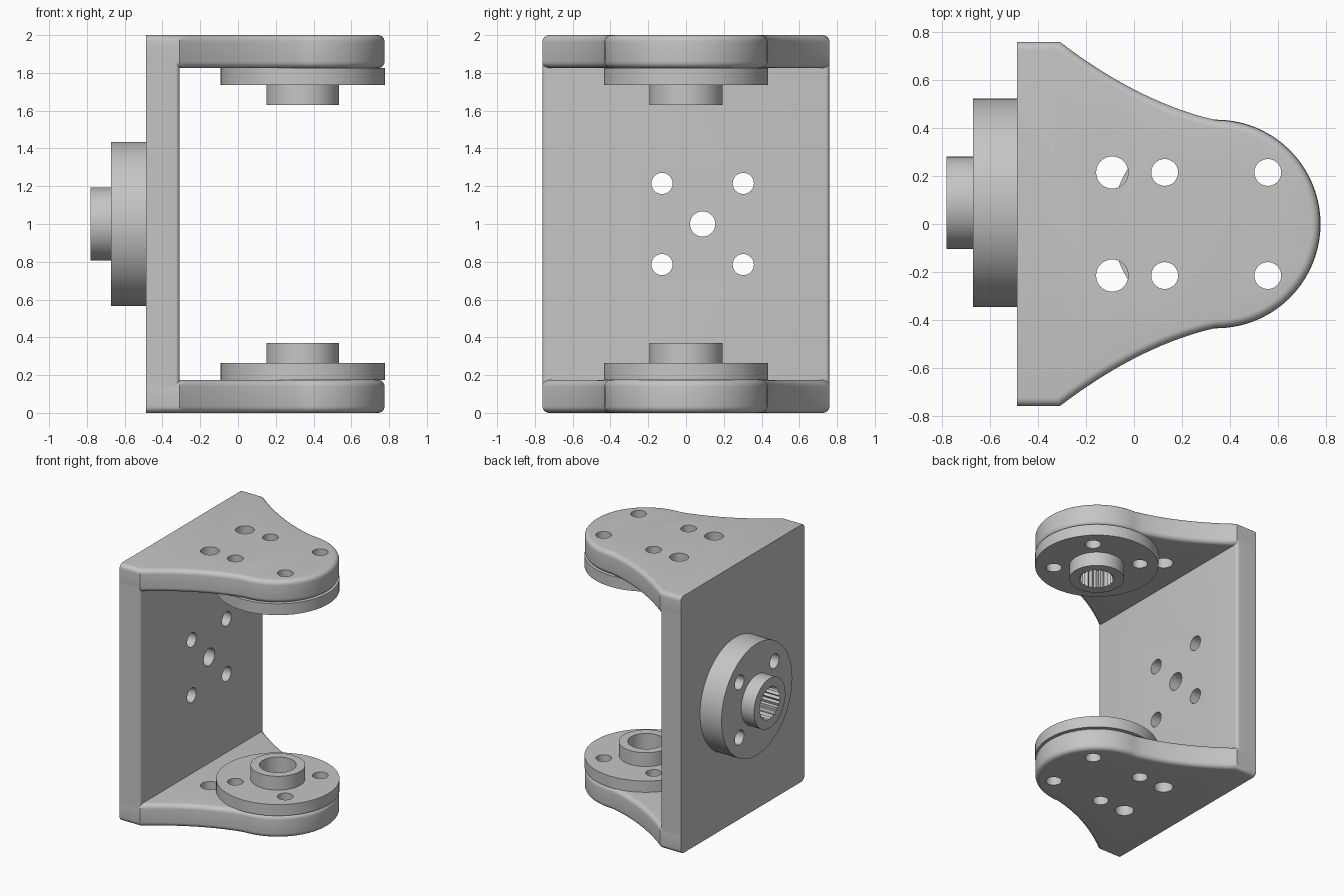
import bpy, bmesh
from math import pi, cos, sin
from mathutils import Matrix, Vector

if "Cube" in bpy.data.objects:
    bpy.data.objects.remove(bpy.data.objects["Cube"])

metal = bpy.data.materials.new("grey metal")
metal.use_nodes = True
grey = (0.56, 0.56, 0.56, 1)
metal.diffuse_color = grey
metal.node_tree.nodes["Principled BSDF"].inputs["Base Color"].default_value = grey

BACK, INNER, HALF = -0.487, -0.31, 0.76    # wall faces and half width
PLATE, FILLET = 0.175, 0.035               # arm thickness and edge radius
HUB_X, HUB_R, BOSS_R, BORE_R = 0.343, 0.435, 0.193, 0.13
BOLT = 0.215                               # bolt offset from the hub centre
SIDE_Y = 0.088


def circle(r, n=32, cx=0, cy=0):
    return [(cx + r * cos(2 * pi * i / n), cy + r * sin(2 * pi * i / n)) for i in range(n)]


def stack(bm, rings):
    """Skin a list of (outline, z) rings and cap both ends."""
    loops = [[bm.verts.new((x, y, z)) for x, y in pts] for pts, z in rings]
    for a, b in zip(loops, loops[1:]):
        for i in range(len(a)):
            j = (i + 1) % len(a)
            bm.faces.new((a[i], a[j], b[j], b[i]))
    bm.faces.new(loops[0][::-1])
    bm.faces.new(loops[-1])


def solid(name, stacks, matrix=Matrix()):
    bm = bmesh.new()
    for rings in stacks:
        stack(bm, rings)
    bmesh.ops.recalc_face_normals(bm, faces=bm.faces)
    me = bpy.data.meshes.new(name)
    bm.to_mesh(me)
    bm.free()
    me.transform(matrix)
    me.materials.append(metal)
    ob = bpy.data.objects.new(name, me)
    bpy.context.collection.objects.link(ob)
    return ob


def activate(ob):
    bpy.ops.object.select_all(action='DESELECT')
    ob.select_set(True)
    bpy.context.view_layer.objects.active = ob


def drill(ob, outlines, z0, z1, matrix=Matrix()):
    """Cut straight holes, then shade the finished part."""
    cutter = solid("cutter", [[(pts, z0), (pts, z1)] for pts in outlines], matrix)
    cutter.hide_render = True
    mod = ob.modifiers.new("holes", 'BOOLEAN')
    mod.operation, mod.solver, mod.object = 'DIFFERENCE', 'EXACT', cutter
    activate(ob)
    bpy.ops.object.modifier_apply(modifier=mod.name)
    bpy.data.objects.remove(cutter)
    bpy.ops.object.shade_smooth_by_angle(angle=pi / 6)


def arm_outline():
    """Clockwise plan of an arm: straight root, concave flanks, round nose."""
    p0, p1, p2 = Vector((INNER, HALF)), Vector((0.024, 0.505)), Vector((HUB_X, 0.433))
    flank = [p0 * (1 - t) ** 2 + p1 * 2 * t * (1 - t) + p2 * t * t
             for t in (i / 14 for i in range(15))]
    nose = [Vector((HUB_X + 0.433 * sin(pi * i / 40), 0.433 * cos(pi * i / 40)))
            for i in range(1, 40)]
    left = [Vector((BACK, HALF))] + flank
    return left + nose + [Vector((p.x, -p.y)) for p in reversed(left)]


def inset(pts, d):
    """Move the outline inward by d, leaving the back edge in place."""
    def normal(a, b):
        e = (b - a).normalized()
        return Vector((e.y, -e.x))
    out = [pts[0] - Vector((0, d))]
    for a, p, b in zip(pts, pts[1:], pts[2:]):
        n, m = normal(a, p), normal(p, b)
        out.append(p + (n + m) * d / (1 + n.dot(m)))
    return out + [pts[-1] + Vector((0, d))]


# Arms with rounded rims and six holes each
arm_holes = []
for y in (-BOLT, BOLT):
    arm_holes.append(circle(0.067, cx=-0.091, cy=y))
    arm_holes += [circle(0.056, cx=HUB_X + s * BOLT, cy=y) for s in (-1, 1)]
quarter = [i * pi / 12 for i in range(7)]
plan = arm_outline()
for name, z in (("lower_arm", 0), ("upper_arm", 2 - PLATE)):
    rims = [(inset(plan, FILLET * (1 - sin(a))), FILLET * (1 - cos(a))) for a in quarter]
    rims += [(pts, PLATE - h) for pts, h in reversed(rims)]
    arm = solid(name, [[(pts, z + h) for pts, h in rims]])
    drill(arm, arm_holes, z - 0.1, z + PLATE + 0.1)

# Wall between the arms, inner upright edges rounded
r = 0.022
corner = [(INNER - r + r * sin(a), HALF - r + r * cos(a)) for a in quarter]
section = [(BACK, HALF)] + corner
section += [(x, -y) for x, y in reversed(section)]
wall = solid("wall", [[(section, PLATE - FILLET), (section, 2 - PLATE + FILLET)]])

# Wall holes, drilled along x
sideways = Matrix.Translation((BACK, SIDE_Y, 1)) @ Matrix.Rotation(-pi / 2, 4, 'Y')
bolts = [circle(0.056, cx=a * BOLT, cy=b * BOLT) for a in (-1, 1) for b in (-1, 1)]
drill(wall, bolts + [circle(0.067)], -0.4, 0.1, sideways)


def make_hub(name, flange, height, matrix, splined):
    """Flanged disc with a raised boss, four bolt holes and a bore."""
    rim, boss = circle(HUB_R, 80), circle(BOSS_R, 80)
    hub = solid(name, [[(rim, 0), (rim, flange), (boss, flange), (boss, height)]])
    bore = circle(BORE_R, 48)
    if splined:
        bore = [(x * k, y * k) for (x, y), k in zip(bore, (1, 0.88) * 24)]
    drill(hub, bolts + [bore], -0.1, height + 0.1)
    hub.data.transform(matrix)


flip = Matrix.Rotation(pi, 4, 'X')
make_hub("lower_hub", 0.088, 0.195, Matrix.Translation((HUB_X, 0, PLATE)), False)
make_hub("upper_hub", 0.088, 0.195, Matrix.Translation((HUB_X, 0, 2 - PLATE)) @ flip, True)
make_hub("side_hub", 0.185, 0.295, sideways, True)
